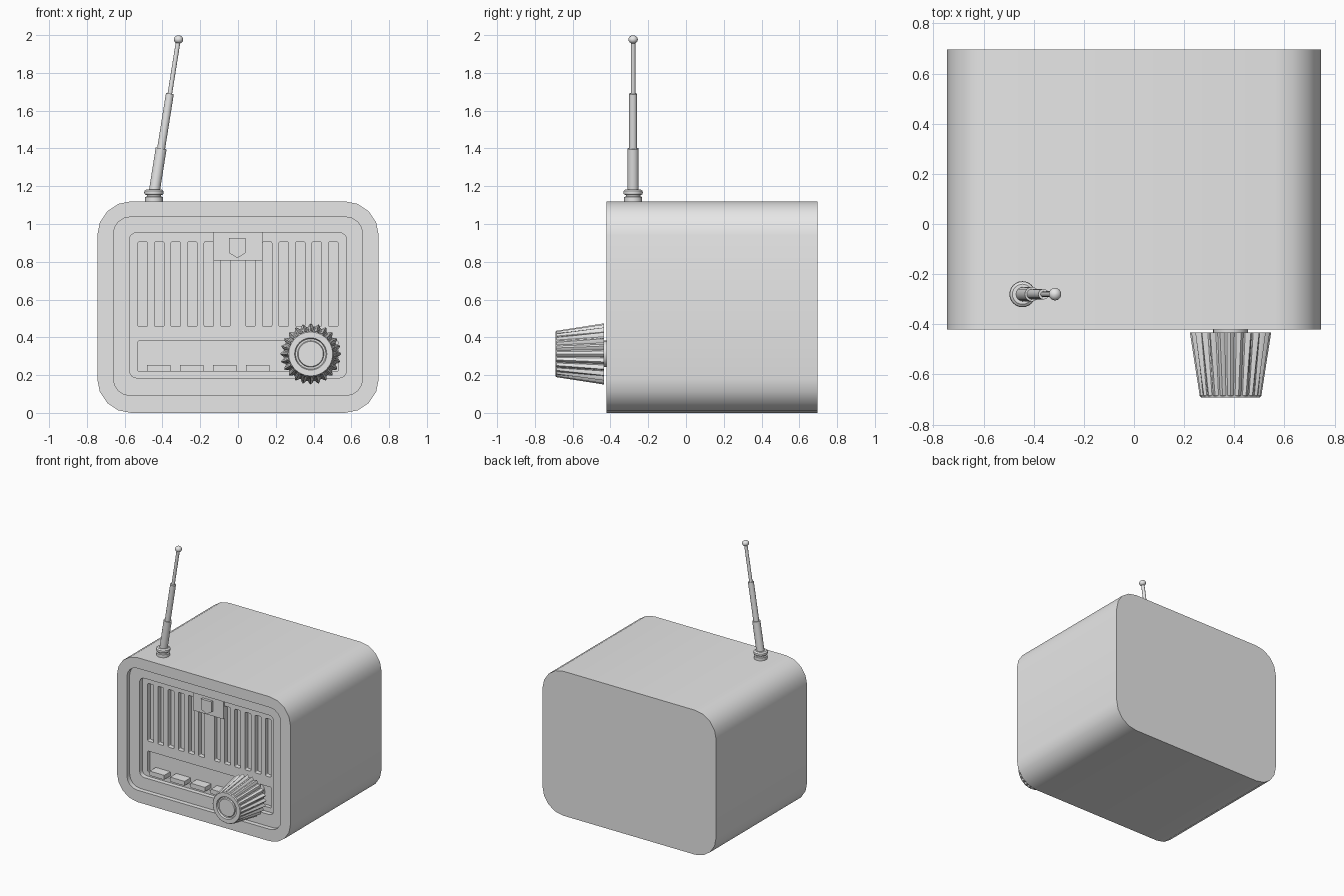
import bpy
import bmesh
from math import sin, cos, pi, radians
from mathutils import Vector

old = bpy.data.objects.get("Cube")
if old:
    bpy.data.objects.remove(old, do_unlink=True)

GREY = (0.8, 0.8, 0.8, 1.0)
grey = bpy.data.materials.new("plain grey")
grey.use_nodes = True
grey.diffuse_color = GREY
grey.node_tree.nodes["Principled BSDF"].inputs["Base Color"].default_value = GREY


def rounded(x0, x1, z0, z1, r, y, steps=4):
    """Rounded rectangle facing the front at depth y."""
    corners = [(x1 - r, z1 - r), (x0 + r, z1 - r), (x0 + r, z0 + r), (x1 - r, z0 + r)]
    ring = []
    for i, (cx, cz) in enumerate(corners):
        for s in range(steps + 1):
            a = pi / 2 * (i + s / steps)
            ring.append(Vector((cx + r * cos(a), y, cz + r * sin(a))))
    return ring


def circle(centre, axis, r, n=24, teeth=0, depth=0.0):
    """Circle round an axis, optionally fluted."""
    turn = Vector((0, 0, 1)).rotation_difference(Vector(axis))
    ring = []
    for i in range(n):
        a = 2 * pi * i / n
        q = r - depth * (0.5 - 0.5 * cos(teeth * a))
        ring.append(Vector(centre) + turn @ Vector((q * cos(a), q * sin(a), 0)))
    return ring


def skin(bm, rings):
    """Closed solid through rings of equal vertex count."""
    loops = [[bm.verts.new(p) for p in ring] for ring in rings]
    n = len(loops[0])
    for a, b in zip(loops, loops[1:]):
        for i in range(n):
            j = (i + 1) % n
            bm.faces.new((a[i], a[j], b[j], b[i]))
    bm.faces.new(loops[0])
    bm.faces.new(loops[-1])


def make(name, solids, angle=35):
    bm = bmesh.new()
    for rings in solids:
        skin(bm, rings)
    bmesh.ops.recalc_face_normals(bm, faces=bm.faces)
    mesh = bpy.data.meshes.new(name)
    bm.to_mesh(mesh)
    bm.free()
    mesh.materials.append(grey)
    obj = bpy.data.objects.new(name, mesh)
    bpy.context.collection.objects.link(obj)
    smooth(obj, angle)
    return obj


def smooth(obj, angle):
    bpy.ops.object.select_all(action="DESELECT")
    obj.select_set(True)
    bpy.context.view_layer.objects.active = obj
    bpy.ops.object.shade_smooth_by_angle(angle=radians(angle))


def block(x0, x1, z0, z1, r, front, back):
    return [rounded(x0, x1, z0, z1, r, y) for y in (front, back)]


FRONT, BACK = -0.42, 0.695
LEDGE, PANEL = FRONT + 0.035, FRONT + 0.07

# Case with a two-step recess in the front
outer = (-0.745, 0.745, 0, 1.12, 0.18)
frame = (-0.66, 0.66, 0.092, 1.037, 0.09)
inner = (-0.575, 0.575, 0.185, 0.955, 0.04)
case = make("case", [[
    rounded(*outer, BACK), rounded(*outer, FRONT),
    rounded(*frame, FRONT), rounded(*frame, LEDGE),
    rounded(*inner, LEDGE), rounded(*inner, PANEL)]])

# Speaker slots and dial window, cut into the panel
slots = []
for side in (-1, 1):
    for i in range(6):
        x = side * (0.067 + 0.0875 * i)
        slots.append(block(x - 0.025, x + 0.025, 0.457, 0.905, 0.008, PANEL - 0.02, PANEL + 0.035))
window = block(-0.53, 0.53, 0.22, 0.38, 0.005, PANEL - 0.02, PANEL + 0.03)
cutter = make("panel_cutter", slots + [window])
cutter.hide_render = True
cut = case.modifiers.new("cut", "BOOLEAN")
cut.operation = "DIFFERENCE"
cut.solver = "EXACT"
cut.object = cutter
bpy.context.view_layer.objects.active = case
bpy.ops.object.modifier_apply(modifier=cut.name)
bpy.data.objects.remove(cutter, do_unlink=True)
smooth(case, 35)

# Plate with a small pointed tab at the top of the panel
make("top_plate", [block(-0.132, 0.13, 0.808, 0.955, 0.002, PANEL - 0.015, PANEL + 0.01)])
tab = [(-0.048, 0.926), (0.041, 0.926), (0.041, 0.847), (-0.003, 0.82), (-0.048, 0.847)]
make("pointed_tab", [[[Vector((x, y, z)) for x, z in tab]
                      for y in (PANEL - 0.035, PANEL - 0.01)]])

# Push buttons along the bottom of the window
for i in range(4):
    x = -0.42 + 0.175 * i
    make(f"button_{i + 1}", [block(x - 0.063, x + 0.063, 0.219, 0.254, 0.003,
                                   PANEL - 0.045, PANEL + 0.035)])

# Tuning knob: fluted cone with a dished cap on a short shaft
KX, KZ = 0.385, 0.312


def knob_ring(y, r, depth=0.0):
    return circle((KX, y, KZ), (0, -1, 0), r, 120, 24, depth)


make("tuning_knob", [[
    knob_ring(-0.433, 0.162, 0.02), knob_ring(-0.685, 0.123, 0.006),
    knob_ring(-0.692, 0.116), knob_ring(-0.692, 0.085),
    knob_ring(-0.68, 0.08), knob_ring(-0.68, 0.07), knob_ring(-0.688, 0.066)]])
make("knob_shaft", [[circle((KX, y, KZ), (0, -1, 0), 0.07)
                     for y in (PANEL + 0.035, -0.44)]])

# Antenna collar
AX, AY = -0.445, -0.28
collar = [(1.115, 0.047), (1.143, 0.047), (1.146, 0.038), (1.153, 0.038),
          (1.156, 0.048), (1.165, 0.052), (1.175, 0.05), (1.183, 0.04)]
make("antenna_collar", [[circle((AX, AY, z), (0, 0, 1), r) for z, r in collar]])

# Leaning telescopic rods with a ball tip
low, high = Vector((AX, AY, 1.16)), Vector((-0.315, AY, 1.977))
lean = (high - low).normalized()


def at(z):
    return low.lerp(high, (z - low.z) / (high.z - low.z))


rods = [("lower", 1.16, 1.4, 0.029), ("middle", 1.38, 1.69, 0.021), ("upper", 1.67, 1.975, 0.012)]
for name, z0, z1, r in rods:
    make(f"antenna_{name}_rod", [[circle(at(z), lean, r, 16) for z in (z0, z1)]])
ball = [(pi * (i + 0.3) / 8.6 - pi / 2) for i in range(9)]
make("antenna_tip", [[circle(high + lean * 0.022 * sin(a), lean, 0.025 * cos(a), 16)
                      for a in ball]], 60)
